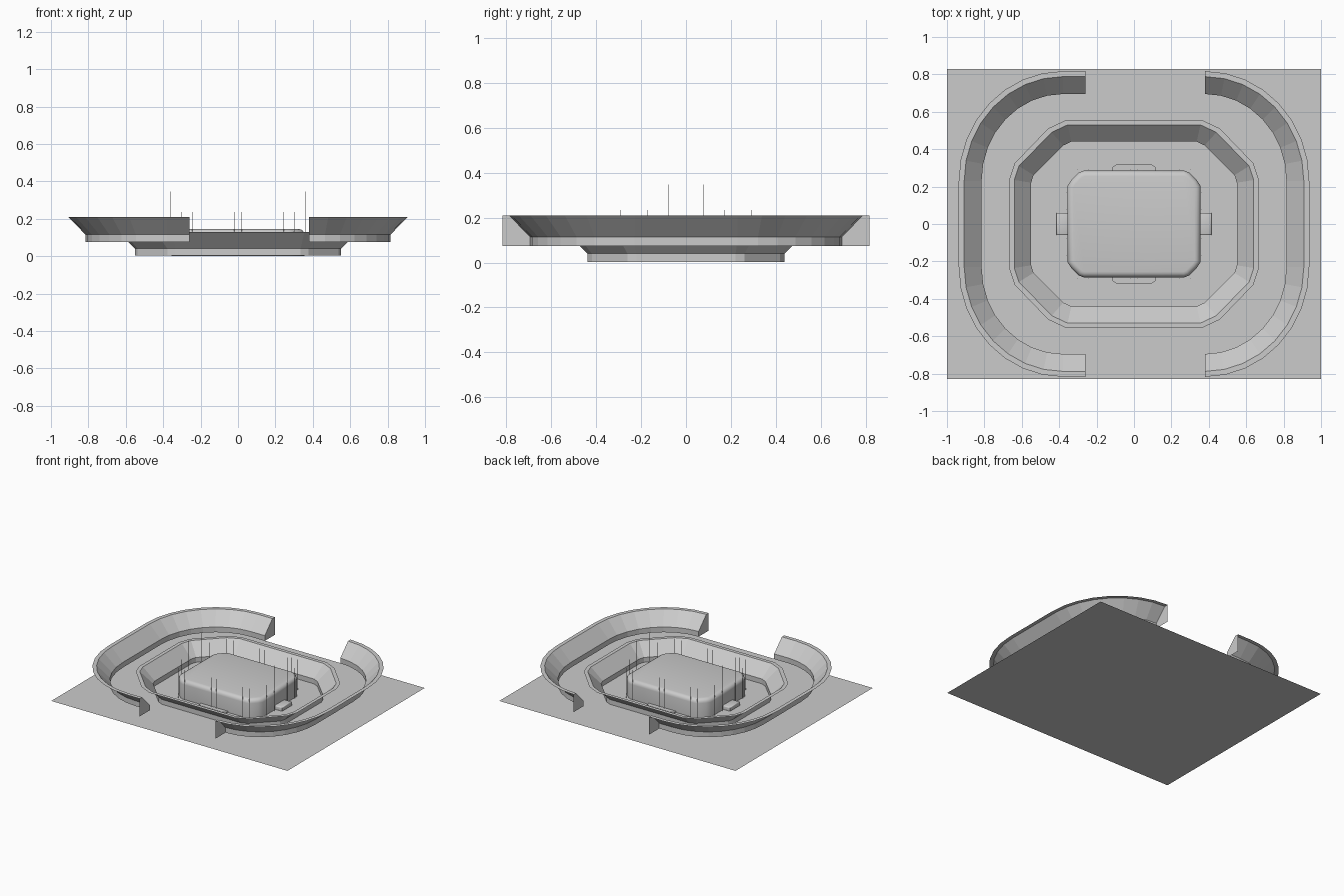
import bpy, bmesh, math

if "Cube" in bpy.data.objects:
    bpy.data.objects.remove(bpy.data.objects["Cube"])


def make_object(name, bm, angle=None):
    mesh = bpy.data.meshes.new(name)
    bmesh.ops.remove_doubles(bm, verts=bm.verts, dist=0.0001)
    bm.to_mesh(mesh)
    bm.free()
    ob = bpy.data.objects.new(name, mesh)
    bpy.context.collection.objects.link(ob)
    if angle:
        bpy.ops.object.select_all(action='DESELECT')
        ob.select_set(True)
        bpy.context.view_layer.objects.active = ob
        bpy.ops.object.shade_smooth_by_angle(angle=math.radians(angle))
    return ob


def loft(bm, loops, closed):
    """Skin matching loops of points with quads."""
    rows = [[bm.verts.new(p) for p in loop] for loop in loops]
    n = len(rows[0])
    for a, b in zip(rows, rows[1:]):
        for i in range(n if closed else n - 1):
            j = (i + 1) % n
            bm.faces.new((a[j], a[i], b[i], b[j]))
    return rows


def four_corners(pts):
    """Mirror a quarter outline (x side to y side) into a full loop."""
    left = [(-x, y) for x, y in reversed(pts)]
    half = list(pts) + left
    return half + [(-x, -y) for x, y in half]


def prism(name, outline, z0, z1, bevel=0.0, segs=3):
    bm = bmesh.new()
    rows = loft(bm, [[(x, y, z) for x, y in outline] for z in (z0, z1)], True)
    bm.faces.new(rows[1])
    bm.faces.new(list(reversed(rows[0])))
    bmesh.ops.recalc_face_normals(bm, faces=bm.faces)
    if bevel:
        rim = [e for e in bm.edges if all(v.co.z > z1 - 1e-5 for v in e.verts)]
        bmesh.ops.bevel(bm, geom=rim, offset=bevel, segments=segs,
                        profile=0.5, affect='EDGES')
    return make_object(name, bm, 50 if bevel else None)


# Ground slab
bm = bmesh.new()
bm.faces.new([bm.verts.new(p) for p in
              ((-1, -.83, 0), (1, -.83, 0), (1, .83, 0), (-1, .83, 0))])
make_object("ground_sheet", bm)

# Lower tier: faceted closed ring with wall, slope and flat rim
inner = [(.55, .221), (.537, .261), (.378, .42), (.335, .44)]
outer = [(.64, .235), (.615, .31), (.44, .49), (.355, .53)]
loops = []
for t, z in ((0, .003), (0, .04), (1, .13), (1.3, .13)):
    quarter = [(a + (c - a) * t, b + (d - b) * t)
               for (a, b), (c, d) in zip(inner, outer)]
    loops.append([(x, y, z) for x, y in four_corners(quarter)])
bm = bmesh.new()
loft(bm, loops, True)
make_object("lower_tier", bm)

# Upper tier: two C-shaped stands with end caps
CX, CY, SEGS = .38, .23, 8
PROFILE = ((0, .075), (0, .115), (.093, .21), (.122, .21))


def stand_path(side, d, end):
    rx, ry = .435 + d, .465 + d
    arc = [(CX + rx * math.cos(a), CY + ry * math.sin(a))
           for a in (math.pi / 2 * i / SEGS for i in range(SEGS + 1))]
    if end < CX:
        arc.append((end, CY + ry))
    pts = [(x, -y) for x, y in reversed(arc)] + arc
    return [(side * x, y) for x, y in pts]


for name, side, end in (("upper_tier_right", 1, .38), ("upper_tier_left", -1, .26)):
    bm = bmesh.new()
    rows = loft(bm, [[(x, y, z) for x, y in stand_path(side, d, end)]
                     for d, z in PROFILE], False)
    for k in (0, -1):
        corner = rows[-1][k].co.copy()
        corner.z = .075
        bm.faces.new([r[k] for r in rows] + [bm.verts.new(corner)])
    make_object(name, bm)

# Central block with chamfered corners and rounded top edge
prism("central_block", four_corners([(.355, .205), (.335, .235), (.295, .275), (.27, .285)]),
      0.002, .145, .03, 4)

# Small tabs around the block
for s, label in ((1, "a"), (-1, "b")):
    xs = sorted((s * .34, s * .415))
    prism("end_tab_" + label, [(xs[0], -.06), (xs[1], -.06), (xs[1], .06), (xs[0], .06)],
          .005, .035, .008, 2)
    prism("side_tab_" + label, [(-.115, s * .27), (.115, s * .27), (.115, s * .305),
                                (.09, s * .32), (-.09, s * .32), (-.115, s * .305)],
          .003, .012)

# Thin posts at the ends and along the sides
def post(name, x, y, top):
    w = .0012
    prism(name, [(x - w, y - w), (x + w, y - w), (x + w, y + w), (x - w, y + w)], .003, top)


for sx in (-1, 1):
    for sy in (-1, 1):
        post("tall_post", sx * .362, sy * .08, .347)
        post("short_post", sx * .362, sy * .17, .235)
        for x in (.02, .245, .30):
            post("side_post", sx * x, sy * .292, .235)
